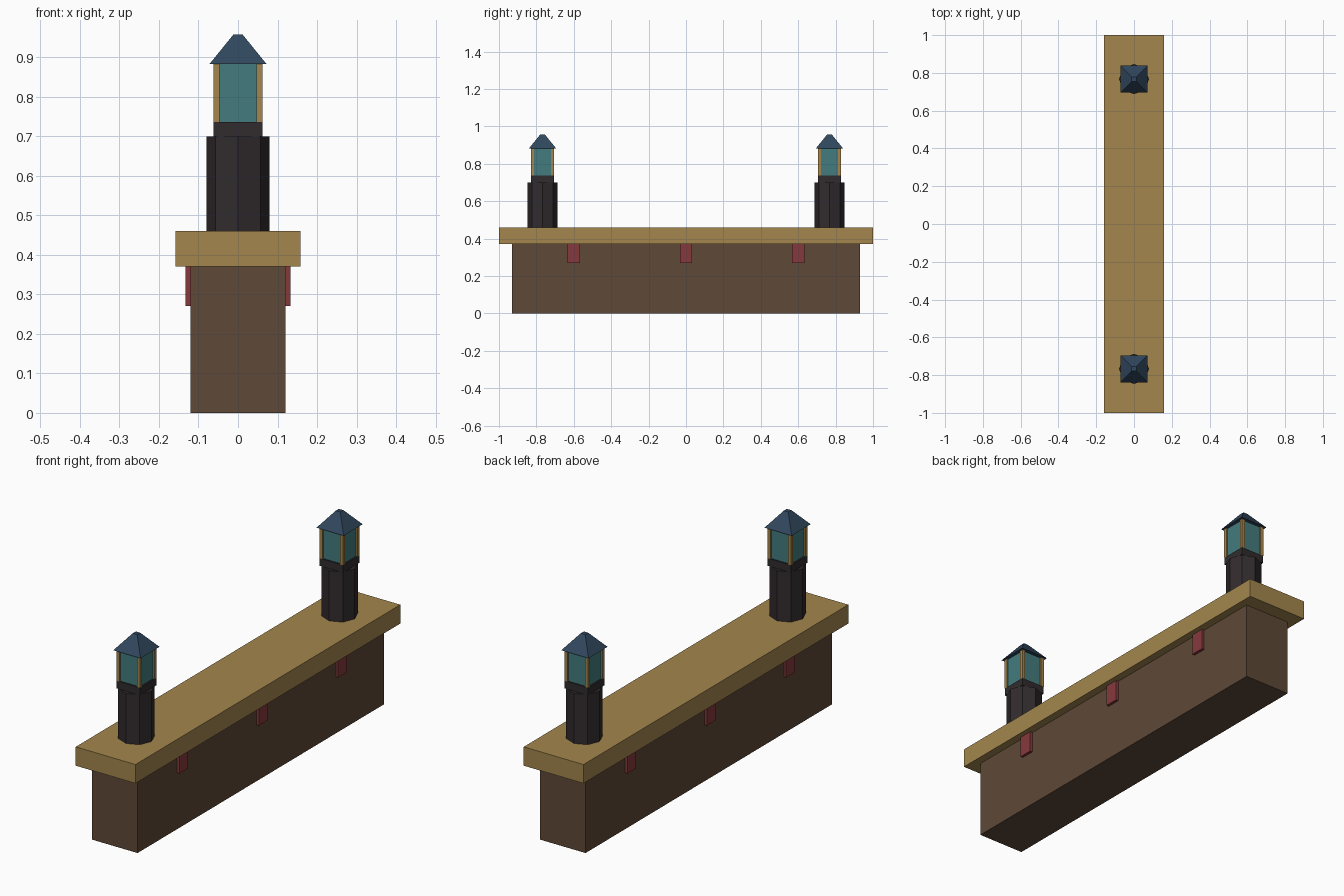
import bpy
from math import pi, sqrt

default = bpy.data.objects.get("Cube")
if default:
    bpy.data.objects.remove(default, do_unlink=True)


def material(name, rgb):
    """Flat colour from 0-255 display values, converted to linear."""
    lin = [((c / 255 + 0.055) / 1.055) ** 2.4 for c in rgb] + [1.0]
    m = bpy.data.materials.new(name)
    m.use_nodes = True
    m.diffuse_color = lin
    m.node_tree.nodes["Principled BSDF"].inputs["Base Color"].default_value = lin
    return m


brown = material("brown wall", (94, 72, 55))
sand = material("sandy gold", (163, 134, 77))
red = material("dull red", (134, 57, 60))
charcoal = material("charcoal", (49, 43, 45))
teal = material("teal glass", (67, 124, 126))
slate = material("slate blue", (49, 71, 94))


def finish(name, mat):
    ob = bpy.context.object
    ob.name = name
    ob.data.materials.append(mat)
    return ob


def box(name, x, y, half_x, half_y, z0, z1, mat):
    bpy.ops.mesh.primitive_cube_add(size=2, location=(x, y, (z0 + z1) / 2))
    ob = finish(name, mat)
    for v in ob.data.vertices:
        v.co = (v.co.x * half_x, v.co.y * half_y, v.co.z * (z1 - z0) / 2)


def prism(name, y, sides, r0, r1, z0, z1, turn, mat):
    bpy.ops.mesh.primitive_cone_add(vertices=sides, radius1=r0, radius2=r1, depth=z1 - z0,
                                    location=(0, y, (z0 + z1) / 2), rotation=(0, 0, turn))
    finish(name, mat)


# Wall and its overhanging cap
box("wall", 0, 0, 0.12, 0.93, 0, 0.37, brown)
box("wall_cap", 0, 0, 0.158, 1.0, 0.37, 0.46, sand)

# Red brackets under the cap, both sides
for side, label in ((1, "left"), (-1, "right")):
    for i, y in enumerate((-0.6, 0, 0.6)):
        box(f"bracket_{label}_{i + 1}", side * 0.125, y, 0.008, 0.033, 0.27, 0.37, red)

# A lantern post near each end
for label, y in (("front", -0.767), ("back", 0.767)):
    prism(f"{label}_post", y, 8, 0.08, 0.08, 0.46, 0.70, 0, charcoal)
    box(f"{label}_collar", 0, y, 0.062, 0.062, 0.70, 0.736, charcoal)
    box(f"{label}_lantern_glass", 0, y, 0.055, 0.055, 0.736, 0.884, teal)
    for sx in (-1, 1):
        for sy in (-1, 1):
            box(f"{label}_lantern_bar", sx * 0.0545, y + sy * 0.0545,
                0.008, 0.008, 0.736, 0.89, sand)
    prism(f"{label}_lantern_roof", y, 4, 0.072 * sqrt(2), 0.012 * sqrt(2),
          0.883, 0.957, pi / 4, slate)
